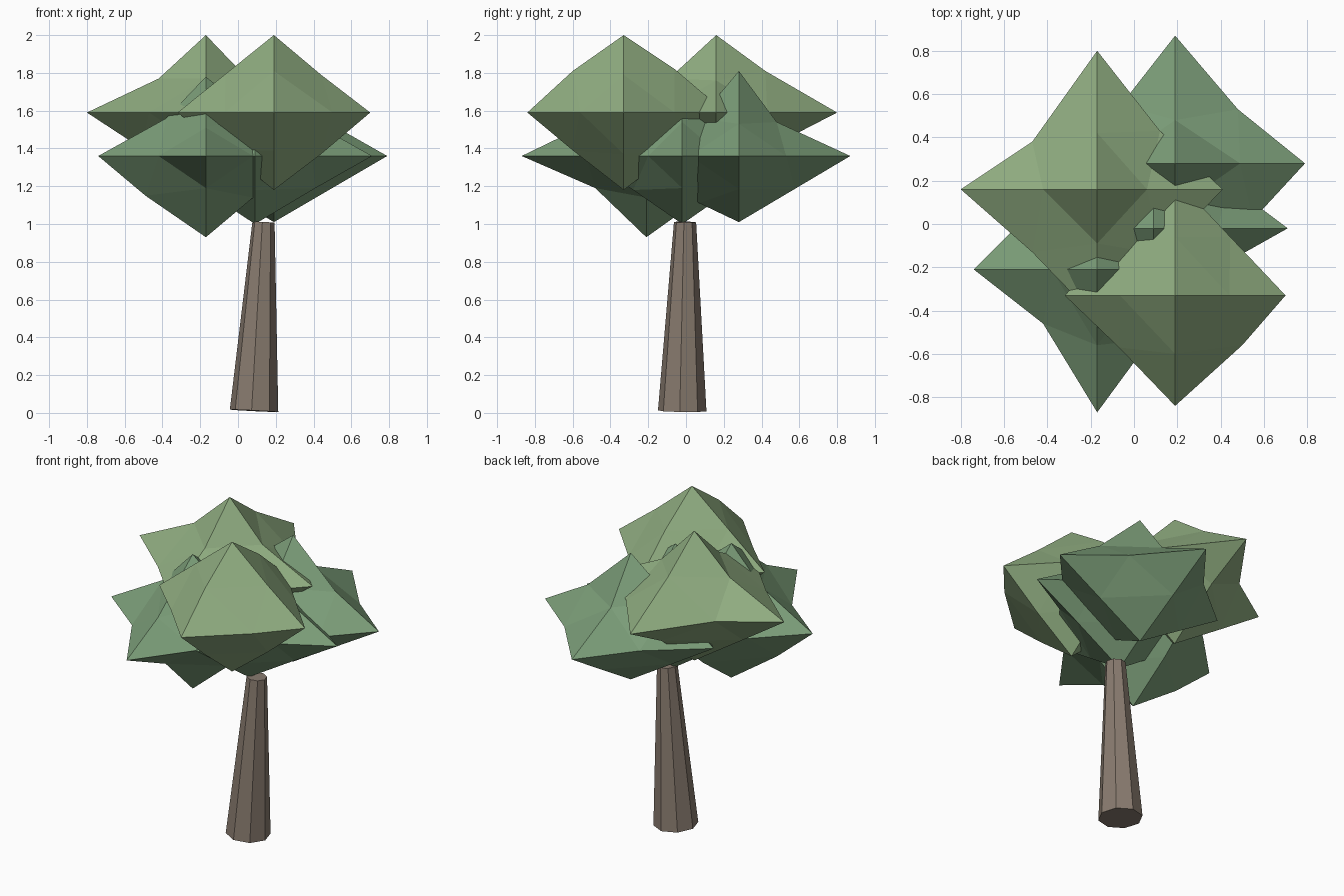
import bpy, bmesh, math
from mathutils import Vector, Matrix

if "Cube" in bpy.data.objects:
    bpy.data.objects.remove(bpy.data.objects["Cube"])


def material(name, rgb):
    m = bpy.data.materials.new(name)
    m.diffuse_color = (*rgb, 1)
    m.use_nodes = True
    m.node_tree.nodes["Principled BSDF"].inputs["Base Color"].default_value = m.diffuse_color
    return m


LIGHT = material("light_leaf", (0.28, 0.42, 0.22))
DARK = material("dark_leaf", (0.20, 0.34, 0.19))
BARK = material("bark", (0.25, 0.20, 0.16))


def finish(name, bm, mat):
    bmesh.ops.recalc_face_normals(bm, faces=bm.faces)
    me = bpy.data.meshes.new(name)
    bm.to_mesh(me)
    bm.free()
    me.materials.append(mat)
    bpy.context.collection.objects.link(bpy.data.objects.new(name, me))


def leaf_clump(name, centre, lo, hi, mids, mat):
    """Octahedron with each edge split at a mid point.
    lo/hi: reach of the tips along -axis/+axis; mids: (plane, a, b) mid point offsets."""
    bm = bmesh.new()
    c = Vector(centre)
    tip, mid = {}, {}
    for a in range(3):
        for s in (-1, 1):
            d = Vector((0, 0, 0))
            d[a] = hi[a] if s > 0 else -lo[a]
            tip[a, s] = bm.verts.new(c + d)
    # default mid points, then the irregular ones
    for a, b in ((0, 1), (0, 2), (1, 2)):
        for s in (-1, 1):
            for t in (-1, 1):
                mid[a, b, s, t] = bm.verts.new((tip[a, s].co + tip[b, t].co) / 2)
    for plane, u, v in mids:
        a, b = ("xyz".index(k) for k in plane)
        d = Vector((0, 0, 0))
        d[a], d[b] = u, v
        mid[a, b, int(math.copysign(1, u)), int(math.copysign(1, v))].co = c + d
    for i in (-1, 1):
        for j in (-1, 1):
            for k in (-1, 1):
                xy, xz, yz = mid[0, 1, i, j], mid[0, 2, i, k], mid[1, 2, j, k]
                for f in ((tip[0, i], xy, xz), (tip[1, j], xy, yz),
                          (tip[2, k], xz, yz), (xy, yz, xz)):
                    bm.faces.new(f)
    finish(name, bm, mat)


# upper leaf clumps
leaf_clump("leaf_upper_back", (-0.17, 0.16, 1.59), (0.63, 0.60, 0.41), (0.58, 0.64, 0.41), [
    ("xy", -0.30, 0.22), ("xy", 0.29, 0.27), ("xy", -0.30, -0.29),
    ("xz", -0.25, 0.18), ("xz", 0.23, 0.17), ("xz", -0.34, -0.19),
    ("yz", 0.26, 0.22), ("yz", -0.25, 0.18), ("yz", 0.33, -0.16)], LIGHT)
leaf_clump("leaf_upper_front", (0.19, -0.33, 1.59), (0.51, 0.51, 0.41), (0.51, 0.54, 0.41), [
    ("xy", 0.31, -0.23), ("xy", -0.26, -0.24),
    ("xz", 0.25, 0.20), ("xz", 0.25, -0.22),
    ("yz", -0.27, 0.22), ("yz", 0.27, 0.23), ("yz", -0.27, -0.20)], LIGHT)

# lower leaf clumps
leaf_clump("leaf_lower_back", (0.19, 0.28, 1.36), (0.58, 0.55, 0.35), (0.60, 0.59, 0.45), [
    ("xy", 0.29, 0.25), ("xy", -0.25, 0.27), ("xy", 0.36, -0.26),
    ("xz", 0.30, 0.17), ("xz", 0.30, -0.175),
    ("yz", 0.20, 0.18), ("yz", -0.21, 0.20), ("yz", -0.21, -0.25)], DARK)
leaf_clump("leaf_lower_front", (-0.17, -0.21, 1.36), (0.57, 0.66, 0.43), (0.52, 0.55, 0.42), [
    ("xy", -0.25, -0.25), ("xy", -0.30, 0.27), ("xy", 0.25, -0.32),
    ("xz", -0.32, -0.21), ("xz", -0.21, 0.20), ("xz", 0.25, -0.22),
    ("yz", -0.35, 0.15), ("yz", -0.27, -0.17), ("yz", 0.28, -0.23)], DARK)
leaf_clump("leaf_centre", (0.09, -0.02, 1.36), (0.55, 0.52, 0.36), (0.62, 0.52, 0.42), [
    ("xy", 0.34, 0.21), ("xy", 0.30, -0.18), ("xz", 0.30, 0.18), ("xz", 0.32, -0.17)], DARK)

# leaning eight-sided trunk
base, top = Vector((0.085, -0.02, 0.011)), Vector((0.135, -0.005, 1.01))
axis = top - base
bm = bmesh.new()
rot = axis.to_track_quat('Z', 'Y').to_matrix().to_4x4()
bmesh.ops.create_cone(bm, cap_ends=True, segments=8, radius1=0.129, radius2=0.059,
                      depth=axis.length,
                      matrix=Matrix.Translation((base + top) / 2) @ rot
                      @ Matrix.Rotation(math.radians(22.5), 4, 'Z'))
# create_cone may start on a side or a corner: turn so flats face the axes
ang = min(abs((math.degrees(math.atan2(v.co.y - base.y, v.co.x - base.x)) + 180) % 90)
          for v in bm.verts if v.co.z < 0.5)
if ang < 10:
    bmesh.ops.rotate(bm, verts=bm.verts, cent=base,
                     matrix=Matrix.Rotation(math.radians(22.5), 3, axis))
finish("trunk", bm, BARK)
